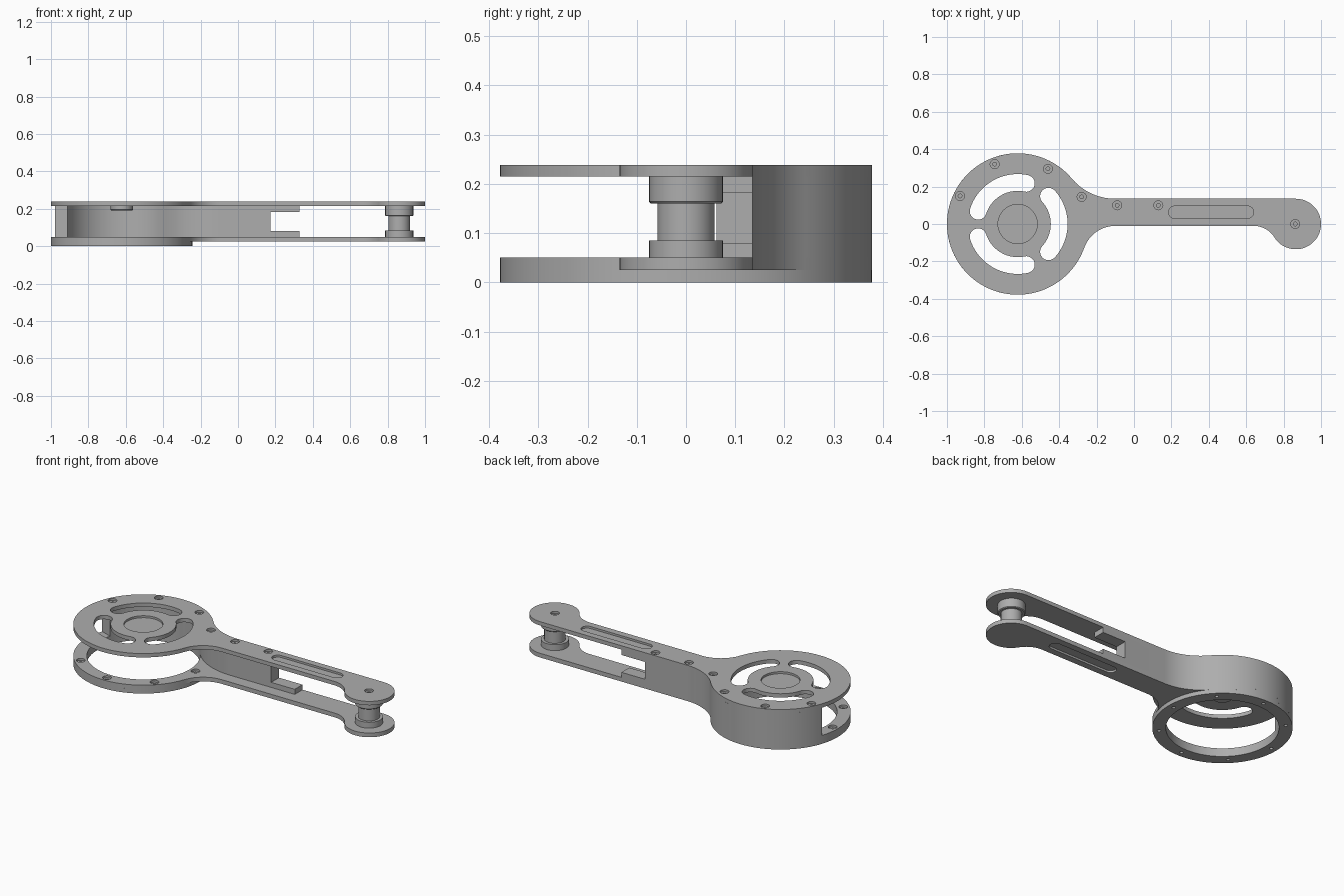
import bpy, bmesh
from math import sin, cos, radians, pi

if "Cube" in bpy.data.objects:
    bpy.data.objects.remove(bpy.data.objects["Cube"], do_unlink=True)

GREY = (0.42, 0.42, 0.42, 1)
grey = bpy.data.materials.new("machined grey")
grey.use_nodes = True
grey.diffuse_color = GREY
grey.node_tree.nodes["Principled BSDF"].inputs["Base Color"].default_value = GREY

HUB, HUB_R, RING_R = -0.622, 0.378, 0.305      # hub centre x, disc and ring radii
TIP, TIP_R = 0.865, 0.135                      # tip centre x and radius
LOW, MID, TOP0, TOP1 = 0.025, 0.05, 0.215, 0.238
SINK = 0.012                                   # depth of pockets


def arc(x, y, r, a0, a1, n=32):
    angles = [radians(a0 + (a1 - a0) * i / n) for i in range(n + 1)]
    return [(x + r * cos(a), y + r * sin(a)) for a in angles]


def circle(x, y, r, n=48):
    return arc(x, y, r, 0, 360, n)[:-1]


def make(name, bm):
    bmesh.ops.recalc_face_normals(bm, faces=bm.faces)
    mesh = bpy.data.meshes.new(name)
    bm.to_mesh(mesh)
    bm.free()
    mesh.materials.append(grey)
    obj = bpy.data.objects.new(name, mesh)
    bpy.context.collection.objects.link(obj)
    return obj


def prisms(name, shapes):
    """Extrude each (outline, bottom, top) into one mesh."""
    bm = bmesh.new()
    for outline, z0, z1 in shapes:
        face = bm.faces.new([bm.verts.new((x, y, z0)) for x, y in outline])
        ext = bmesh.ops.extrude_face_region(bm, geom=[face])["geom"]
        verts = [g for g in ext if isinstance(g, bmesh.types.BMVert)]
        bmesh.ops.translate(bm, verts=verts, vec=(0, 0, z1 - z0))
    return make(name, bm)


def cut(obj, shapes):
    """Subtract extruded outlines and bake the result."""
    cutter = prisms("cutter", shapes)
    cutter.hide_render = True
    mod = obj.modifiers.new("cut", 'BOOLEAN')
    mod.operation, mod.solver, mod.object = 'DIFFERENCE', 'EXACT', cutter
    deps = bpy.context.evaluated_depsgraph_get()
    mesh = bpy.data.meshes.new_from_object(obj.evaluated_get(deps))
    obj.modifiers.clear()
    obj.data = mesh
    bpy.data.objects.remove(cutter, do_unlink=True)


def lathe(name, x, profile, n=48):
    bm = bmesh.new()
    verts = [bm.verts.new((x + r, 0, z)) for r, z in profile]
    edges = [bm.edges.new(pair) for pair in zip(verts, verts[1:])]
    bmesh.ops.spin(bm, geom=verts + edges, cent=(x, 0, 0), axis=(0, 0, 1),
                   angle=2 * pi, steps=n)
    bmesh.ops.remove_doubles(bm, verts=bm.verts, dist=0.0005)
    return make(name, bm)


# Shared outline: hub disc blended into an arm with a rounded tip
outline = (arc(HUB, 0, HUB_R, 40, 340.4, 96)
           + arc(-0.1, -0.186, 0.176, 160.4, 90, 20)
           + arc(0.64, -0.14, 0.13, 90, 31.9, 16)
           + arc(TIP, 0, TIP_R, 211.9, 450, 48)
           + arc(-0.1, 0.439, 0.304, 270, 220.1, 20))
arm_slot = arc(0.607, 0.063, 0.033, -90, 90, 16) + arc(0.218, 0.063, 0.033, 90, 270, 16)


def curved_slot(mid, half=42, r=0.222, w=0.045):
    a, b = mid - half, mid + half
    ends = [(HUB + r * cos(radians(t)), r * sin(radians(t))) for t in (a, b)]
    return (arc(HUB, 0, r + w, a, b)[:-1] + arc(*ends[1], w, b, b + 180, 12)[:-1]
            + arc(HUB, 0, r - w, b, a)[:-1] + arc(*ends[0], w, a + 180, a + 360, 12)[:-1])


# Top plate with curved slots, pockets and counterbored screw holes
top = prisms("top_plate", [(outline, TOP0, TOP1)])
screws = [(-0.93, 0.15), (-0.745, 0.32), (-0.46, 0.295), (-0.28, 0.145),
          (-0.09, 0.1), (0.13, 0.1), (0.862, 0)]
cut(top, [(curved_slot(m), 0.2, 0.3) for m in (0, 120, 240)]
    + [(arm_slot, TOP1 - SINK, 0.3), (circle(HUB, 0, 0.105), TOP1 - SINK, 0.3)]
    + [(circle(x, y, 0.024, 24), TOP1 - SINK, 0.3) for x, y in screws])
cut(top, [(circle(x, y, 0.01, 16), 0.2, 0.3) for x, y in screws])

# Lower plate and the ring flange beneath it
ring_holes = [(HUB + 0.343 * cos(k * pi / 4), 0.343 * sin(k * pi / 4)) for k in range(8)]
bore = (circle(HUB, 0, RING_R, 96), -0.1, 0.1)
lower = prisms("lower_plate", [(outline, LOW, MID)])
cut(lower, [bore, (arm_slot, -0.1, LOW + SINK)]
    + [(circle(x, y, 0.024, 24), MID - SINK, 0.1) for x, y in ring_holes])
ring = prisms("ring_flange", [(circle(HUB, 0, HUB_R, 96), 0, LOW)])
cut(ring, [bore])
for part in (lower, ring):
    cut(part, [(circle(x, y, 0.01, 16), -0.1, 0.1) for x, y in ring_holes])

# Back wall following the outline, notched into two tabs at its end
wall_outline = ([(0.33, 0.135)] + arc(-0.1, 0.439, 0.304, 270, 220.1, 20)
                + arc(HUB, 0, HUB_R, 41, 161, 48)
                + arc(HUB, 0, RING_R, 161, 41, 48)
                + arc(-0.1, 0.439, 0.377, 220.1, 270, 20) + [(0.33, 0.062)])
wall = prisms("back_wall", [(wall_outline, MID, TOP0)])
notch = [(0.175, 0), (0.5, 0), (0.5, 0.3), (0.175, 0.3)]
cut(wall, [(notch, 0.08, 0.183)])

# Hub boss and tip spacer post
boss = lathe("hub_boss", HUB, [(0, 0.19), (0.055, 0.19), (0.06, 0.195), (0.06, TOP0)])
post = lathe("tip_post", 0.862, [
    (0.075, MID), (0.075, 0.085), (0.058, 0.085), (0.058, 0.16),
    (0.071, 0.16), (0.075, 0.164), (0.075, TOP0), (0, TOP0)])

# Smooth curved sides, keep edges sharp
bpy.ops.object.select_all(action='DESELECT')
for part in (top, lower, ring, wall, boss, post):
    part.select_set(True)
bpy.context.view_layer.objects.active = top
bpy.ops.object.shade_smooth_by_angle(angle=radians(30))
